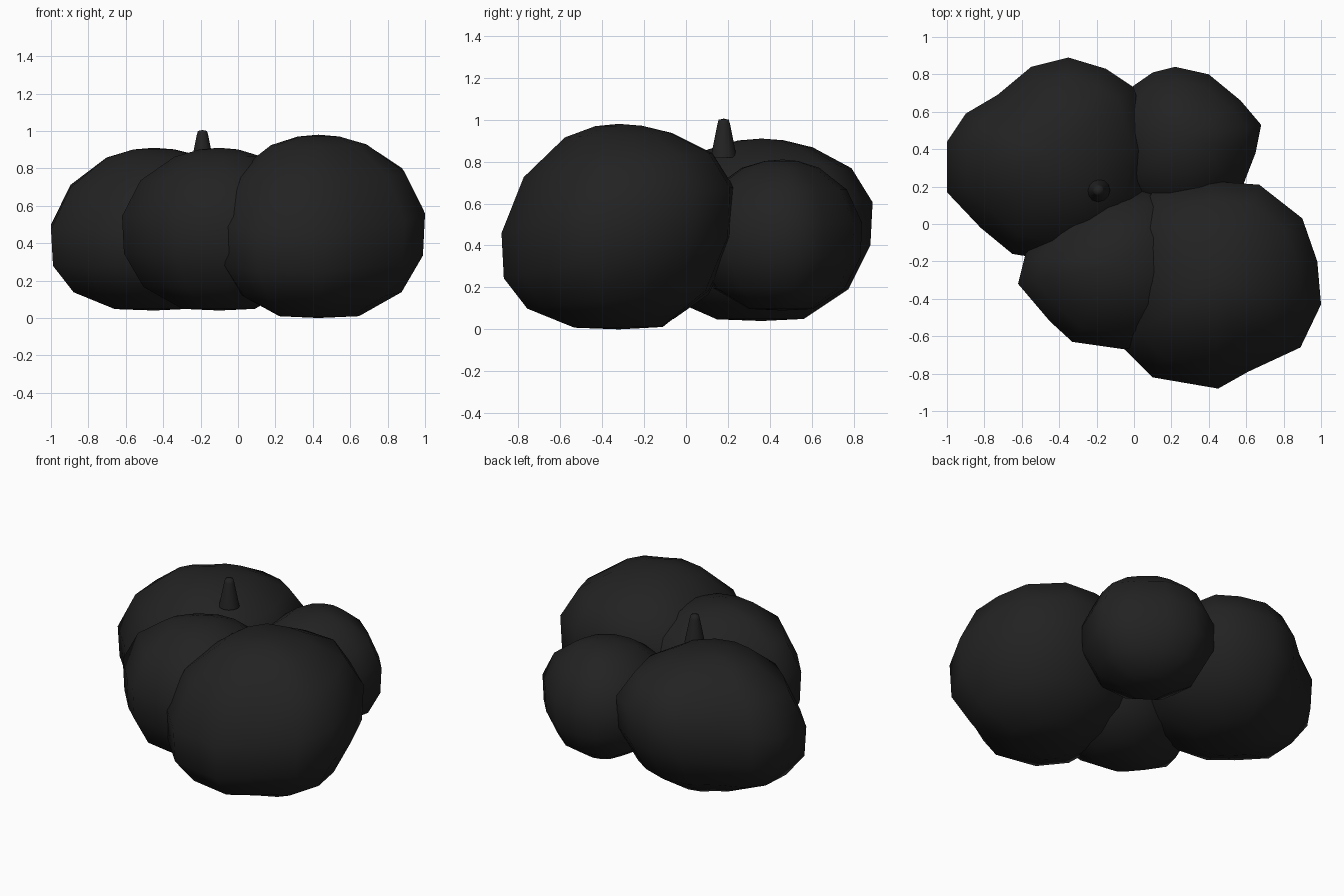
import bpy
import bmesh
import math

cube = bpy.data.objects.get("Cube")
if cube:
    bpy.data.objects.remove(cube)

charcoal = bpy.data.materials.new("charcoal")
charcoal.use_nodes = True
color = (0.016, 0.016, 0.016, 1)
charcoal.diffuse_color = color
charcoal.node_tree.nodes["Principled BSDF"].inputs["Base Color"].default_value = color

# Rounded side profile shared by the lobes: (height, width)
LOBE_PROFILE = [(-0.98, 0.38), (-0.71, 0.78), (-0.3, 0.98), (0.16, 1.0),
                (0.6, 0.81), (0.89, 0.46), (0.98, 0.2)]


def add_object(name, bm):
    bmesh.ops.recalc_face_normals(bm, faces=bm.faces)
    mesh = bpy.data.meshes.new(name)
    bm.to_mesh(mesh)
    bm.free()
    mesh.materials.append(charcoal)
    for face in mesh.polygons:
        face.use_smooth = True
    obj = bpy.data.objects.new(name, mesh)
    bpy.context.collection.objects.link(obj)
    return obj


def lobe(name, outline, center, bottom, top, tilt=(0, 0)):
    """Faceted ball lofted from a plan outline, its rings leaning by tilt."""
    bm = bmesh.new()
    cx, cy = center
    middle, half = (bottom + top) / 2, (top - bottom) / 2
    rings = []
    for height, width in LOBE_PROFILE:
        lean = 1 - height * height
        ring = []
        for x, y in outline:
            dx, dy = (x - cx) * width, (y - cy) * width
            z = middle + height * half + lean * (tilt[0] * dx + tilt[1] * dy)
            ring.append(bm.verts.new((cx + dx, cy + dy, z)))
        rings.append(ring)
    count = len(outline)
    for lower, upper in zip(rings, rings[1:]):
        for i in range(count):
            j = (i + 1) % count
            bm.faces.new((lower[i], lower[j], upper[j], upper[i]))
    for ring, z in ((rings[0], bottom), (rings[-1], top)):
        pole = bm.verts.new((cx, cy, z))
        for i in range(count):
            bm.faces.new((ring[i], ring[(i + 1) % count], pole))
    return add_object(name, bm)


# Four overlapping lobes
lobe("front_left_lobe",
     [(0.1, -0.82), (0.45, -0.88), (0.61, -0.79), (0.89, -0.66), (1.0, -0.43),
      (0.98, -0.2), (0.9, 0.03), (0.67, 0.21), (0.4, 0.23), (0.1, 0.17),
      (-0.06, -0.04), (-0.12, -0.35), (-0.08, -0.64)],
     (0.43, -0.32), 0.0, 0.98, (0.02, 0.2))
lobe("front_right_lobe",
     [(-0.62, -0.32), (-0.45, -0.52), (-0.33, -0.63), (-0.05, -0.67), (0.22, -0.6),
      (0.4, -0.3), (0.3, 0.06), (0.1, 0.2), (-0.15, 0.19), (-0.4, 0.06), (-0.58, -0.16)],
     (-0.1, -0.22), 0.04, 0.91)
lobe("back_right_lobe",
     [(-1.0, 0.44), (-0.9, 0.59), (-0.73, 0.69), (-0.55, 0.84), (-0.35, 0.89),
      (-0.15, 0.83), (0.0, 0.73), (0.09, 0.4), (0.05, 0.1), (-0.15, -0.12),
      (-0.4, -0.2), (-0.65, -0.16), (-0.82, -0.02), (-1.0, 0.17)],
     (-0.45, 0.36), 0.04, 0.91, (0.1, 0.1))
lobe("back_left_lobe",
     [(0.1, 0.81), (0.22, 0.84), (0.4, 0.8), (0.57, 0.66), (0.68, 0.53), (0.65, 0.38),
      (0.58, 0.2), (0.4, 0.06), (0.15, 0.04), (-0.08, 0.2), (-0.12, 0.5), (-0.03, 0.72)],
     (0.28, 0.46), 0.09, 0.81)

# Tapered stem with a rounded tip, turned from a profile
profile = [(0.062, 0.82), (0.058, 0.84), (0.03, 0.98), (0.024, 1.0), (0.0, 1.005)]
bm = bmesh.new()
points = [bm.verts.new((r, 0, z)) for r, z in profile]
edges = [bm.edges.new(pair) for pair in zip(points, points[1:])]
bmesh.ops.spin(bm, geom=points + edges, cent=(0, 0, 0), axis=(0, 0, 1),
               angle=math.tau, steps=12)
bmesh.ops.remove_doubles(bm, verts=bm.verts, dist=0.0005)
stem = add_object("stem", bm)
stem.location = (-0.19, 0.18, 0)
